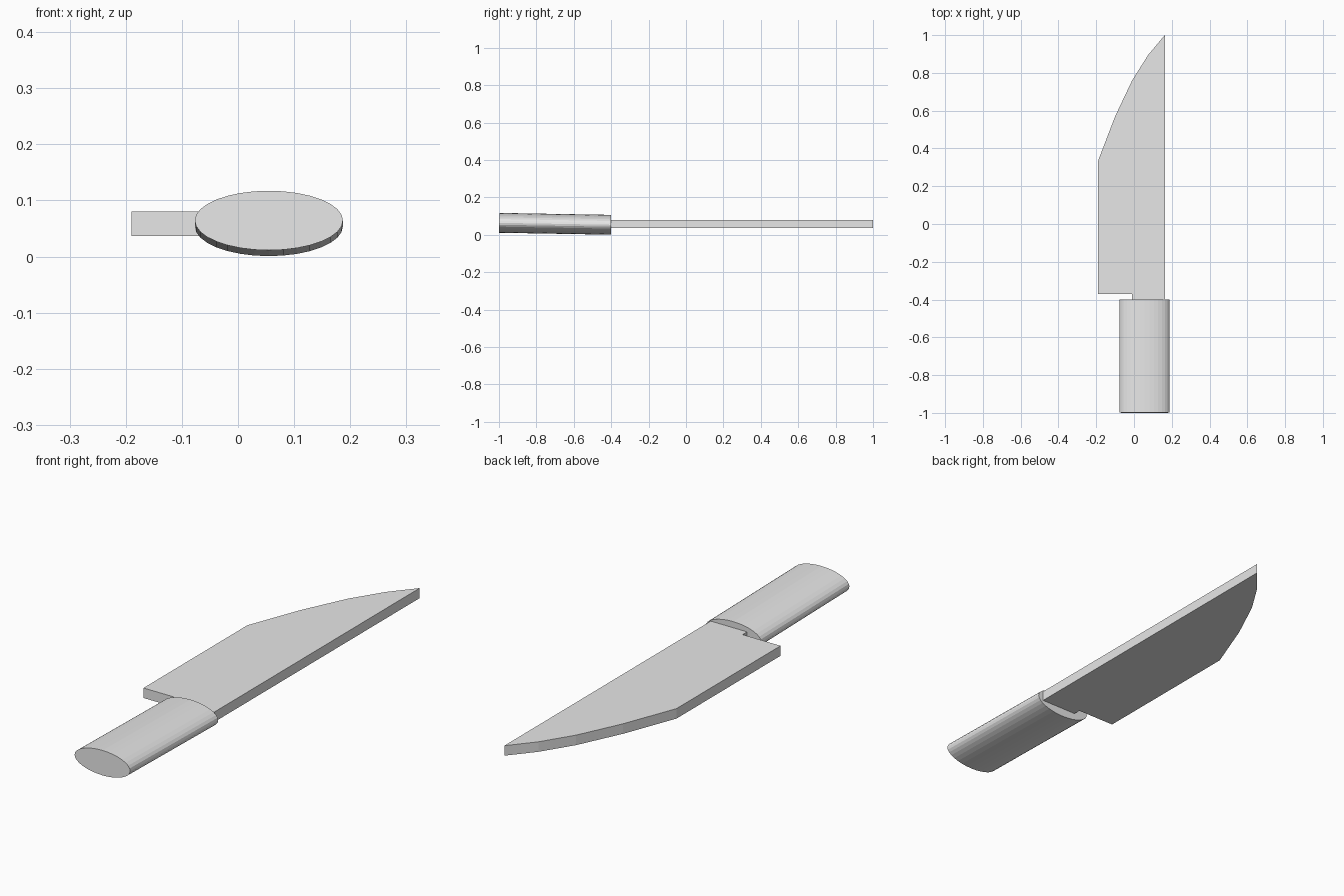
import bpy, bmesh, math
from mathutils import Matrix

cube = bpy.data.objects.get("Cube")
if cube:
    bpy.data.objects.remove(cube, do_unlink=True)

# One plain grey for the whole knife
GREY = (0.8, 0.8, 0.8, 1.0)
grey = bpy.data.materials.new("light grey")
grey.use_nodes = True
grey.diffuse_color = GREY
grey.node_tree.nodes["Principled BSDF"].inputs["Base Color"].default_value = GREY


def add_part(name, bm):
    bmesh.ops.recalc_face_normals(bm, faces=bm.faces)
    mesh = bpy.data.meshes.new(name)
    bm.to_mesh(mesh)
    bm.free()
    mesh.materials.append(grey)
    obj = bpy.data.objects.new(name, mesh)
    bpy.context.collection.objects.link(obj)
    return obj


# Blade: flat outline with curved tip and a short tang, extruded upward
BOTTOM, THICKNESS = 0.037, 0.043
outline = [(0.163, -0.41), (0.163, 1.0), (0.075, 0.895), (-0.01, 0.76),
           (-0.1, 0.57), (-0.19, 0.335), (-0.19, -0.37), (-0.01, -0.37),
           (-0.01, -0.41)]
bm = bmesh.new()
face = bm.faces.new([bm.verts.new((x, y, BOTTOM)) for x, y in outline])
top = bmesh.ops.extrude_face_region(bm, geom=[face])["geom"]
bmesh.ops.translate(bm, vec=(0, 0, THICKNESS),
                    verts=[v for v in top if isinstance(v, bmesh.types.BMVert)])
add_part("blade", bm)

# Handle: oval cylinder, its butt end tipped slightly upward
bm = bmesh.new()
bmesh.ops.create_cone(bm, cap_ends=True, segments=32, radius1=1, radius2=1, depth=1)
place = (Matrix.Translation((0.055, -0.7, 0.059))
         @ Matrix.Rotation(math.radians(-1.0), 4, "X")
         @ Matrix.Diagonal((0.132, 0.598, 0.053, 1))
         @ Matrix.Rotation(math.radians(90), 4, "X"))
bmesh.ops.transform(bm, matrix=place, verts=bm.verts)
add_part("handle", bm)
